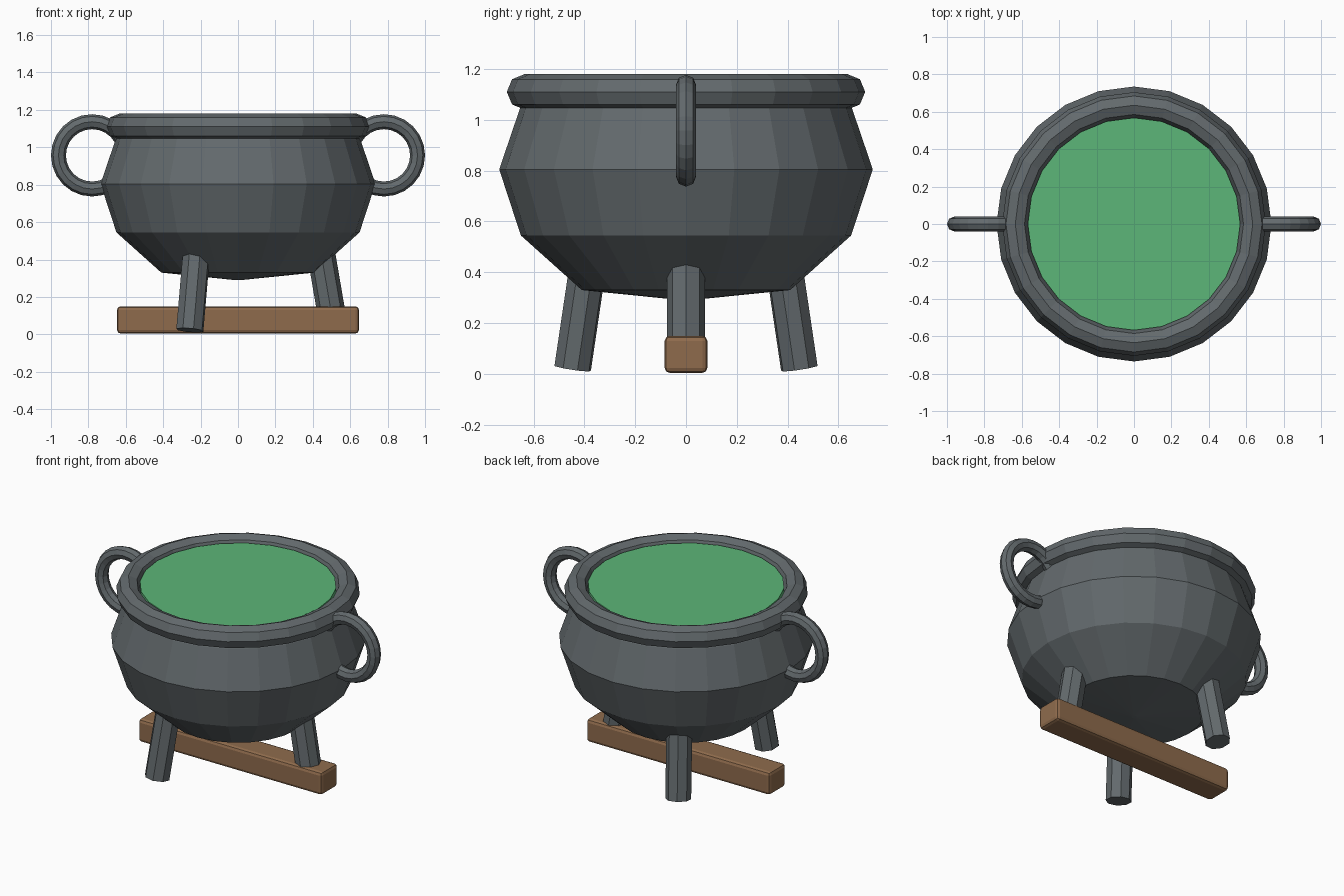
import bpy, bmesh, math
from mathutils import Matrix, Vector

if "Cube" in bpy.data.objects:
    bpy.data.objects.remove(bpy.data.objects["Cube"])

SIDES = 24


def material(name, rgb):
    m = bpy.data.materials.new(name)
    m.diffuse_color = (*rgb, 1)
    m.use_nodes = True
    m.node_tree.nodes["Principled BSDF"].inputs["Base Color"].default_value = m.diffuse_color
    return m


iron = material("dark iron", (0.125, 0.144, 0.153))
green = material("green liquid", (0.107, 0.468, 0.188))
wood = material("brown wood", (0.275, 0.148, 0.073))


def finish(obj, name, mat):
    obj.name = name
    obj.data.name = name
    obj.data.materials.append(mat)
    return obj


def lathe(name, profile, mat, closed=False):
    """Spin (radius, z) points around the vertical axis."""
    bm = bmesh.new()
    rings = []
    for i in range(SIDES):
        a = 2 * math.pi * i / SIDES
        rings.append([bm.verts.new((r * math.cos(a), r * math.sin(a), z)) for r, z in profile])
    n = len(profile)
    for i in range(SIDES):
        p, q = rings[i], rings[(i + 1) % SIDES]
        for j in range(n if closed else n - 1):
            k = (j + 1) % n
            bm.faces.new((p[j], q[j], q[k], p[k]))
    if not closed:
        bm.faces.new([r[0] for r in reversed(rings)])
        bm.faces.new([r[-1] for r in rings])
    bmesh.ops.recalc_face_normals(bm, faces=bm.faces)
    me = bpy.data.meshes.new(name)
    bm.to_mesh(me)
    bm.free()
    obj = bpy.data.objects.new(name, me)
    bpy.context.collection.objects.link(obj)
    return finish(obj, name, mat)


# Faceted pot belly
lathe("pot_body", [(0.015, 0.29), (0.41, 0.33), (0.65, 0.545), (0.735, 0.805),
                   (0.655, 1.04), (0.64, 1.07)], iron)

# Thick octagonal-section rim
lathe("pot_rim", [(0.635 + 0.07 * math.cos(k * math.pi / 4),
                   1.11 + 0.07 * math.sin(k * math.pi / 4)) for k in range(8)],
      iron, closed=True)

# Liquid filling the mouth
lathe("liquid", [(0.568, 1.08), (0.568, 1.148)], green)

# Ring handles on both sides
for side, x in (("left", -0.78), ("right", 0.78)):
    bpy.ops.mesh.primitive_torus_add(
        major_segments=24, minor_segments=8, major_radius=0.18, minor_radius=0.04,
        location=(x, 0, 0.957), rotation=(math.pi / 2, 0, 0))
    finish(bpy.context.object, side + "_handle", iron)

# Three splayed legs
for i in range(3):
    a = i * 2 * math.pi / 3
    out = Vector((math.cos(a), math.sin(a), 0))
    foot = out * 0.515 + Vector((0, 0, 0.022))
    top = out * 0.433 + Vector((0, 0, 0.50))
    axis = top - foot
    bpy.ops.mesh.primitive_cylinder_add(vertices=8, radius=0.075, depth=axis.length)
    leg = bpy.context.object
    tilt = math.atan2(0.082, 0.478)
    leg.matrix_world = (Matrix.Translation((foot + top) / 2) @ Matrix.Rotation(a, 4, 'Z')
                        @ Matrix.Rotation(-tilt, 4, 'Y'))
    finish(leg, "leg_%d" % (i + 1), iron)

# Bevelled firewood beam under the pot
bpy.ops.mesh.primitive_cube_add(size=1, location=(0, 0, 0.077))
beam = finish(bpy.context.object, "firewood_beam", wood)
beam.data.transform(Matrix.Diagonal((1.294, 0.168, 0.146, 1)))
bevel = beam.modifiers.new("rounded_edges", 'BEVEL')
bevel.width = 0.02
bevel.segments = 2
